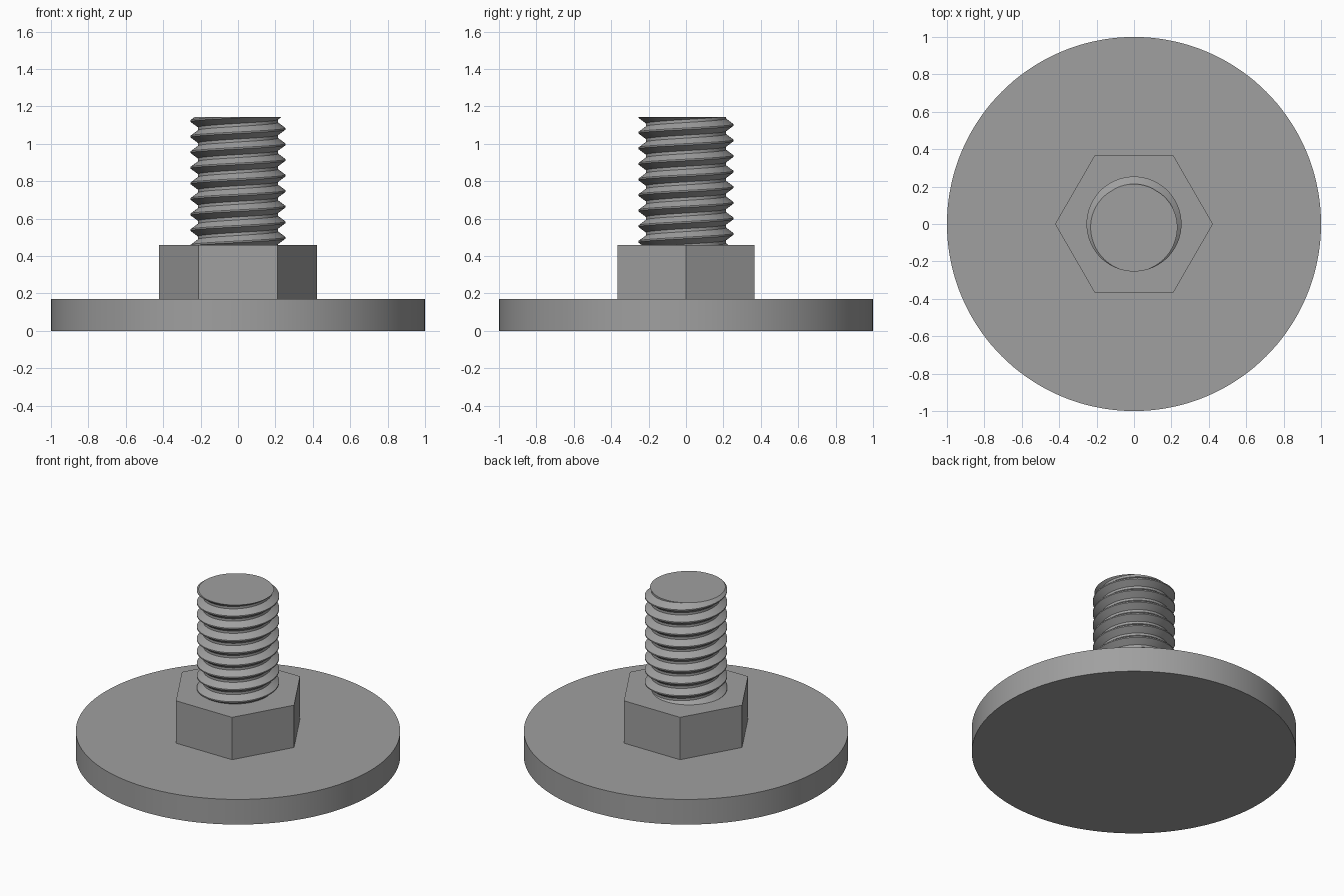
import bpy, bmesh, math

if "Cube" in bpy.data.objects:
    bpy.data.objects.remove(bpy.data.objects["Cube"])

DISC_TOP, NUT_TOP, ROD_TOP = 0.171, 0.459, 1.143
PITCH, CREST, ROOT = 0.0833, 0.254, 0.214
STEPS = 72  # helix steps per turn

steel = bpy.data.materials.new("grey steel")
steel.diffuse_color = (0.35, 0.35, 0.35, 1)
steel.use_nodes = True
steel.node_tree.nodes["Principled BSDF"].inputs["Base Color"].default_value = steel.diffuse_color


def finish(obj, smooth):
    obj.data.materials.append(steel)
    if smooth:
        bpy.ops.object.select_all(action='DESELECT')
        obj.select_set(True)
        bpy.context.view_layer.objects.active = obj
        bpy.ops.object.shade_smooth_by_angle(angle=math.radians(30))


def prism(name, sides, radius, z0, z1, turn=0.0, smooth=False):
    bpy.ops.mesh.primitive_cylinder_add(vertices=sides, radius=radius, depth=z1 - z0,
                                        location=(0, 0, (z0 + z1) / 2), rotation=(0, 0, turn))
    obj = bpy.context.object
    obj.name = name
    finish(obj, smooth)


# Round foot and hexagonal collar
prism("foot_disc", 144, 1.0, 0, DISC_TOP, smooth=True)
prism("hex_collar", 6, 0.422, DISC_TOP, NUT_TOP, turn=math.radians(30))

# Threaded rod: a helical sheet, with (radius, height offset) across one pitch
profile = [(CREST, -0.004), (CREST, 0.004), (ROOT, PITCH / 2 - 0.008), (ROOT, PITCH / 2 + 0.008)]
bm = bmesh.new()
start = ROD_TOP - 11 * PITCH  # the crest meets the rod top at the front (-y)
rows = []
for i in range(13 * STEPS + 1):
    a = 2 * math.pi * i / STEPS - math.pi / 2
    z = start + PITCH * i / STEPS
    rows.append([bm.verts.new((r * math.cos(a), r * math.sin(a), z + dz)) for r, dz in profile])
for i in range(len(rows) - 1):
    a, b = rows[i], rows[i + 1]
    for j in range(3):
        bm.faces.new((a[j], b[j], b[j + 1], a[j + 1]))
    if i + 1 + STEPS < len(rows):  # join to the next turn up
        bm.faces.new((a[3], b[3], rows[i + 1 + STEPS][0], rows[i + STEPS][0]))

# Trim the thread flat at both ends and cap the top
for z, up in ((NUT_TOP - 0.005, -1), (ROD_TOP, 1)):
    bmesh.ops.bisect_plane(bm, geom=bm.verts[:] + bm.edges[:] + bm.faces[:], dist=1e-6,
                           plane_co=(0, 0, z), plane_no=(0, 0, up), clear_outer=True)
rim = [e for e in bm.edges if e.is_boundary and all(abs(v.co.z - ROD_TOP) < 1e-4 for v in e.verts)]
bmesh.ops.edgeloop_fill(bm, edges=rim)
bm.normal_update()
for f in bm.faces:
    if len(f.verts) > 20 and f.normal.z < 0:
        f.normal_flip()
mesh = bpy.data.meshes.new("threaded_rod")
bm.to_mesh(mesh)
bm.free()
rod = bpy.data.objects.new("threaded_rod", mesh)
bpy.context.collection.objects.link(rod)
finish(rod, True)
